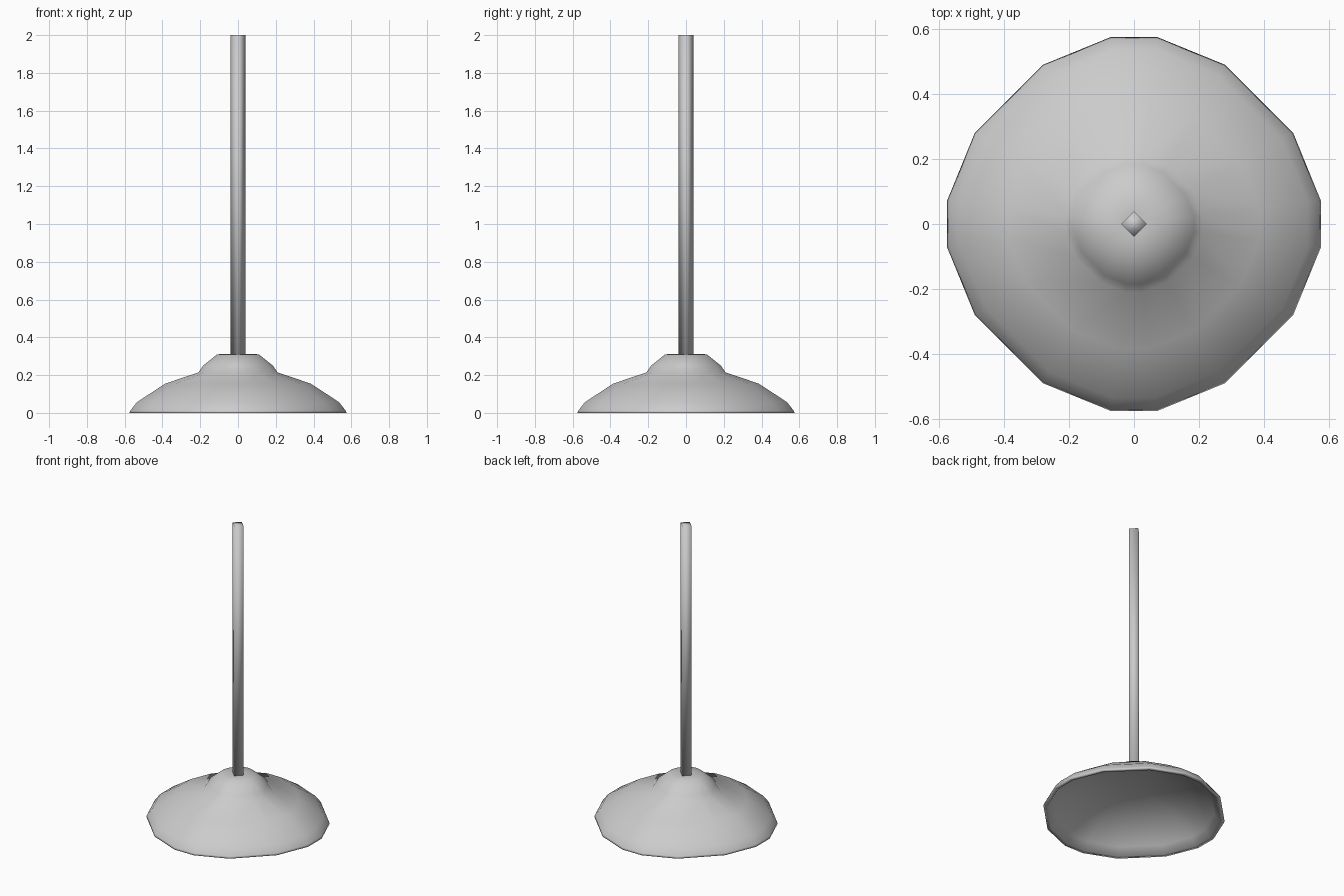
import bpy, bmesh, math

if "Cube" in bpy.data.objects:
    bpy.data.objects.remove(bpy.data.objects["Cube"])

# Plan outline of the shade: one quadrant, repeated by rotation (unit = outer rim extent)
QUADRANT = [(1.0, 0.125), (0.852, 0.487), (0.487, 0.852), (0.125, 1.0)]
OUTLINE = []
for k in range(4):
    c, s = round(math.cos(k * math.pi / 2)), round(math.sin(k * math.pi / 2))
    OUTLINE += [(x * c - y * s, x * s + y * c) for x, y in QUADRANT]

DIAMOND = [(1, 0), (0, 1), (-1, 0), (0, -1)]


def loft(name, outline, profile, smooth_angle):
    """Stack scaled copies of an outline along (size, height) points and cap both ends."""
    bm = bmesh.new()
    rings = [[bm.verts.new((x * r, y * r, z)) for x, y in outline] for r, z in profile]
    n = len(outline)
    for a, b in zip(rings, rings[1:]):
        for i in range(n):
            j = (i + 1) % n
            bm.faces.new((a[i], a[j], b[j], b[i]))
    bm.faces.new(rings[0][::-1])
    bm.faces.new(rings[-1])
    bmesh.ops.recalc_face_normals(bm, faces=bm.faces)
    mesh = bpy.data.meshes.new(name)
    bm.to_mesh(mesh)
    bm.free()
    obj = bpy.data.objects.new(name, mesh)
    bpy.context.collection.objects.link(obj)
    bpy.ops.object.select_all(action='DESELECT')
    obj.select_set(True)
    bpy.context.view_layer.objects.active = obj
    bpy.ops.object.shade_smooth_by_angle(angle=math.radians(smooth_angle))
    return obj


# Hollow shade with rounded cap: inner ceiling, down to the lip, up the outside
loft("lamp_shade", OUTLINE, [
    (0.06, 0.20), (0.20, 0.19), (0.37, 0.137), (0.51, 0.047), (0.548, 0.0),
    (0.575, 0.0), (0.57, 0.012), (0.535, 0.057), (0.385, 0.155), (0.21, 0.214),
    (0.185, 0.25), (0.11, 0.31), (0.04, 0.313)], 180)

# Four-sided hanging rod
loft("hanging_rod", DIAMOND, [(0.04, 0.29), (0.04, 2.0)], 100)
